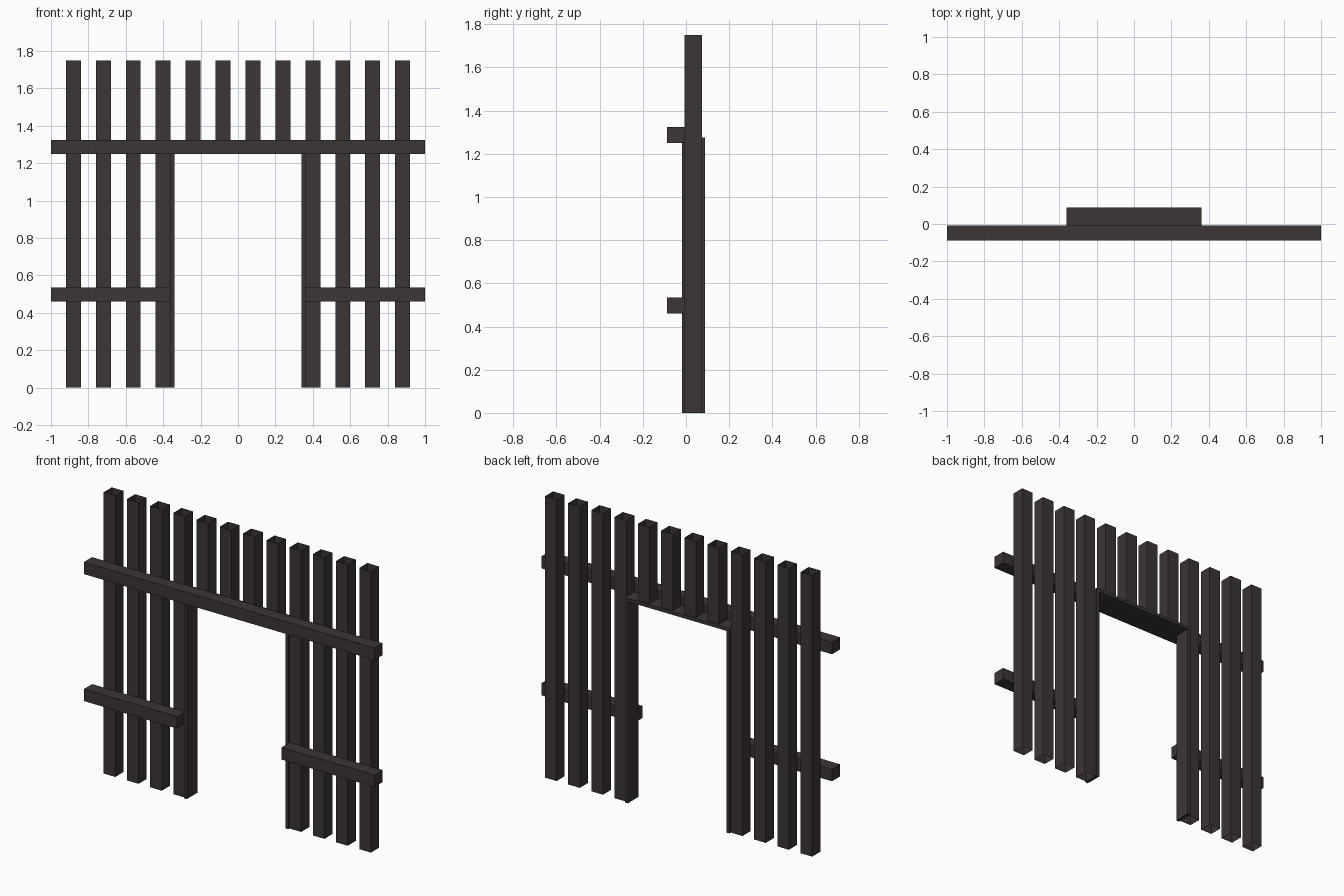
import bpy
import bmesh

if "Cube" in bpy.data.objects:
    bpy.data.objects.remove(bpy.data.objects["Cube"])

# One dark stained-timber colour
wood = bpy.data.materials.new("dark brown timber")
wood.diffuse_color = (0.045, 0.036, 0.035, 1)
wood.use_nodes = True
wood.node_tree.nodes["Principled BSDF"].inputs["Base Color"].default_value = wood.diffuse_color


def beam(name, lo, hi, open_ends=False):
    """Box between two corners; open_ends leaves off its top and bottom."""
    bm = bmesh.new()
    bmesh.ops.create_cube(bm, size=1)
    for v in bm.verts:
        v.co = [(a + b) / 2 + c * (b - a) for a, b, c in zip(lo, hi, v.co)]
    if open_ends:
        bm.normal_update()
        ends = [f for f in bm.faces if abs(f.normal.z) > 0.9]
        bmesh.ops.delete(bm, geom=ends, context='FACES_ONLY')
    return finish(name, bm)


def finish(name, bm):
    mesh = bpy.data.meshes.new(name)
    bm.to_mesh(mesh)
    bm.free()
    mesh.materials.append(wood)
    ob = bpy.data.objects.new(name, mesh)
    bpy.context.collection.objects.link(ob)
    return ob


HEIGHT, LINTEL_TOP = 1.75, 1.275
POST_FRONT, POST_BACK = -0.007, 0.073

# Hollow pickets: full height at the sides, short ones above the doorway
for i in range(12):
    x = -0.88 + 0.16 * i
    over_door = abs(x) < 0.3
    beam("short_picket" if over_door else "picket",
         (x - 0.04, POST_FRONT, LINTEL_TOP if over_door else 0),
         (x + 0.04, POST_BACK, HEIGHT), open_ends=True)

# Rails across the front
beam("upper_rail", (-1, -0.087, 1.25), (1, POST_FRONT, 1.325))
beam("lower_rail_left", (-1, -0.087, 0.46), (-0.36, POST_FRONT, 0.535))
beam("lower_rail_right", (0.36, -0.087, 0.46), (1, POST_FRONT, 0.535))

# Door frame: an arch profile extruded front to back
bm = bmesh.new()
outline = [(-0.36, 0), (-0.36, LINTEL_TOP), (0.36, LINTEL_TOP), (0.36, 0),
           (0.34, 0), (0.34, 1.255), (-0.34, 1.255), (-0.34, 0)]
face = bm.faces.new([bm.verts.new((x, -0.018, z)) for x, z in outline])
ext = bmesh.ops.extrude_face_region(bm, geom=[face], use_keep_orig=True)
for v in ext["geom"]:
    if isinstance(v, bmesh.types.BMVert):
        v.co.y = 0.087
bmesh.ops.recalc_face_normals(bm, faces=bm.faces)
finish("door_frame", bm)
